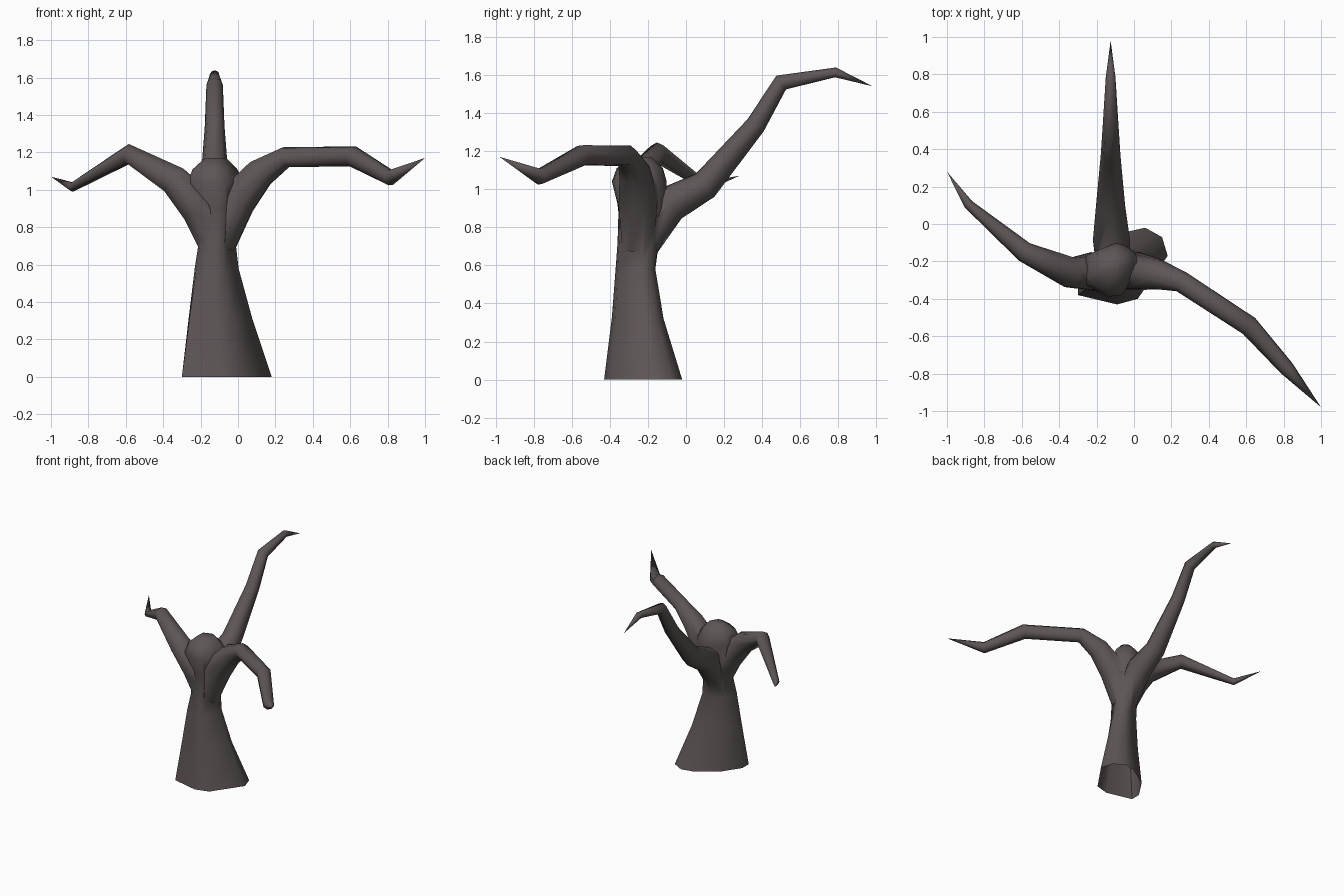
import bpy, bmesh, math
from mathutils import Vector

if "Cube" in bpy.data.objects:
    bpy.data.objects.remove(bpy.data.objects["Cube"])

bark = bpy.data.materials.new("dark grey brown bark")
bark.diffuse_color = (0.112, 0.092, 0.092, 1)
bark.use_nodes = True
bark.node_tree.nodes["Principled BSDF"].inputs["Base Color"].default_value = bark.diffuse_color


def loft(name, rings, tip=None):
    """Skin a closed solid through rings of points, ending in a cap or a point."""
    bm = bmesh.new()
    loops = [[bm.verts.new(p) for p in r] for r in rings]
    n = len(loops[0])
    for a, b in zip(loops, loops[1:]):
        for i in range(n):
            bm.faces.new((a[i], a[(i + 1) % n], b[(i + 1) % n], b[i]))
    bm.faces.new(loops[0][::-1])
    last = loops[-1]
    if tip is None:
        bm.faces.new(last)
    else:
        t = bm.verts.new(tip)
        for i in range(n):
            bm.faces.new((last[i], last[(i + 1) % n], t))
    bmesh.ops.recalc_face_normals(bm, faces=bm.faces)
    me = bpy.data.meshes.new(name)
    bm.to_mesh(me)
    bm.free()
    me.materials.append(bark)
    ob = bpy.data.objects.new(name, me)
    bpy.context.collection.objects.link(ob)
    return ob


def branch(name, nodes, tip, sides=8):
    """Tapering bent tube; nodes are (x, y, z, radius)."""
    pts = [Vector(n[:3]) for n in nodes] + [Vector(tip)]
    u = Vector((0.3, 0.2, 1))
    rings = []
    for i, nd in enumerate(nodes):
        t = (pts[i + 1] - pts[i]).normalized()
        if i:
            t = (t + (pts[i] - pts[i - 1]).normalized()).normalized()
        u = (u - t * u.dot(t)).normalized()
        v = t.cross(u)
        rings.append([pts[i] + nd[3] * (u * math.cos(a) + v * math.sin(a))
                      for a in (2 * math.pi * k / sides for k in range(sides))])
    return loft(name, rings, tip)


# trunk: irregular foot outline, scaled to each level and rounded towards the crown
foot = [(-0.30, -0.38), (-0.09, -0.43), (0.02, -0.40), (0.18, -0.17), (0.15, -0.07),
        (0.06, -0.02), (-0.03, -0.04), (-0.20, -0.15), (-0.30, -0.30)]
levels = [  # z, x min, x max, y min, y max, roundness
    (0.00, -0.30, 0.18, -0.43, -0.02, 0), (0.32, -0.265, 0.075, -0.39, -0.115, 0.2),
    (0.58, -0.235, 0.005, -0.37, -0.155, 0.5), (0.72, -0.215, -0.01, -0.36, -0.14, 0.8),
    (0.90, -0.26, 0.03, -0.355, -0.10, 1), (1.04, -0.28, 0.04, -0.39, -0.10, 1),
    (1.11, -0.25, 0.00, -0.365, -0.12, 1), (1.17, -0.18, -0.06, -0.28, -0.18, 1)]
rings = []
for z, x0, x1, y0, y1, k in levels:
    ring = []
    for x, y in foot:
        p = Vector(((x + 0.06) / 0.24, (y + 0.225) / 0.205))
        p = p.lerp(p.normalized(), k)
        ring.append(((x0 + x1) / 2 + p.x * (x1 - x0) / 2,
                     (y0 + y1) / 2 + p.y * (y1 - y0) / 2, z))
    rings.append(ring)
trunk = loft("tree_trunk", rings)

# three bare branches growing out of the waist of the trunk
limbs = [
    branch("left_branch", [
        (-0.12, -0.25, 0.70, 0.09), (-0.20, -0.255, 0.90, 0.11), (-0.34, -0.26, 1.05, 0.085),
        (-0.585, -0.15, 1.19, 0.055), (-0.885, 0.105, 1.015, 0.026)], (-1.0, 0.28, 1.07)),
    branch("right_branch", [
        (-0.10, -0.25, 0.70, 0.09), (-0.01, -0.25, 0.94, 0.11), (0.12, -0.27, 1.09, 0.085),
        (0.255, -0.31, 1.175, 0.058), (0.615, -0.545, 1.178, 0.056),
        (0.815, -0.77, 1.065, 0.043)], (1.0, -0.98, 1.17)),
    branch("back_branch", [
        (-0.11, -0.25, 0.68, 0.09), (-0.12, -0.09, 0.92, 0.10), (-0.125, 0.10, 1.02, 0.078),
        (-0.125, 0.365, 1.335, 0.053), (-0.125, 0.50, 1.56, 0.044),
        (-0.125, 0.785, 1.613, 0.026)], (-0.125, 0.98, 1.54))]

# fuse the branches into the trunk
bpy.context.view_layer.objects.active = trunk
trunk.select_set(True)
for limb in limbs:
    mod = trunk.modifiers.new("fuse", 'BOOLEAN')
    mod.operation = 'UNION'
    mod.solver = 'EXACT'
    mod.object = limb
    bpy.ops.object.modifier_apply(modifier=mod.name)
    bpy.data.objects.remove(limb)

# open underside, as on the hollow foot
bm = bmesh.new()
bm.from_mesh(trunk.data)
bmesh.ops.delete(bm, geom=[f for f in bm.faces if f.calc_center_median().z < 0.001],
                 context='FACES')
bm.to_mesh(trunk.data)
bm.free()
bpy.ops.object.shade_smooth_by_angle(angle=math.radians(60))
